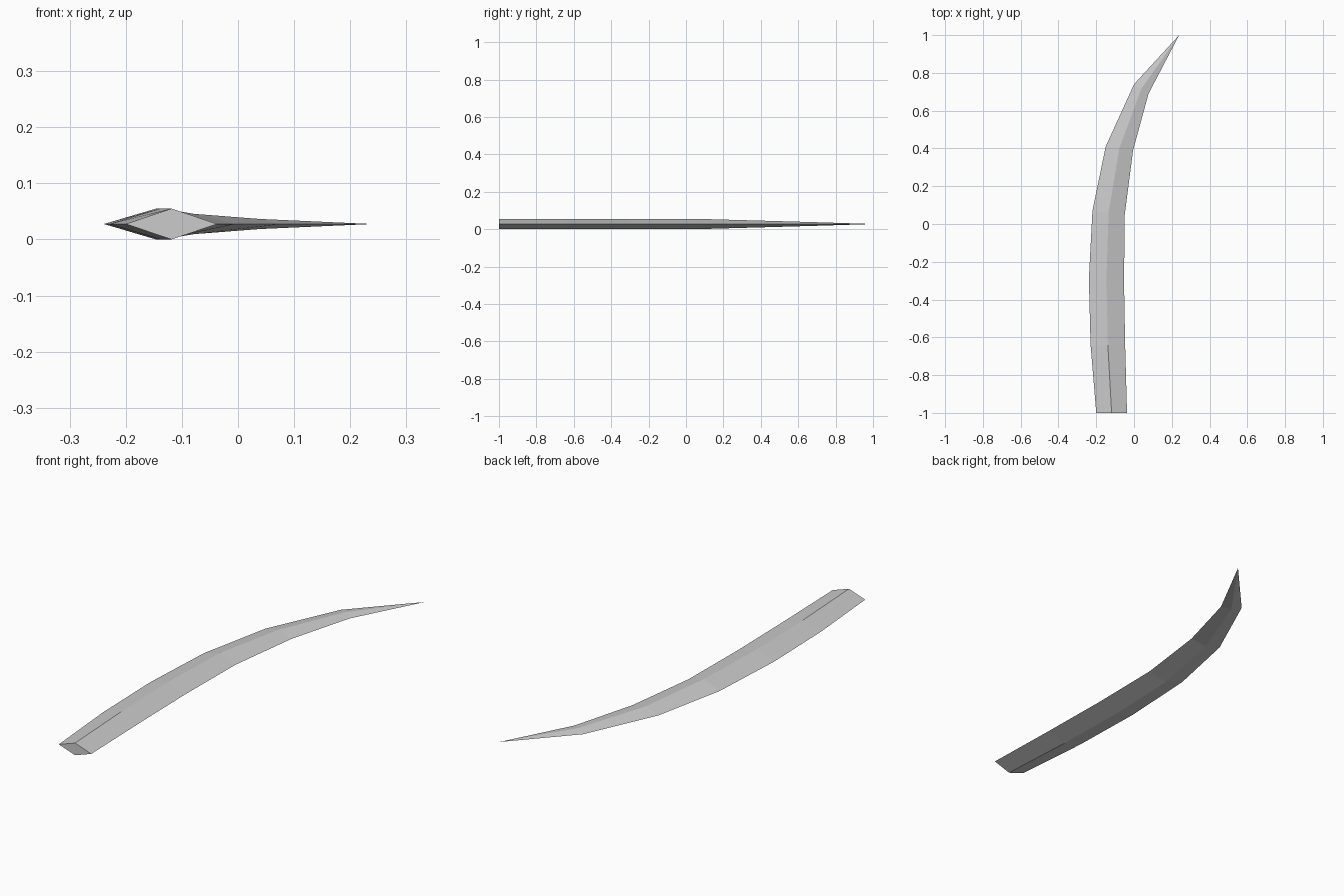
import bpy
import bmesh

cube = bpy.data.objects.get("Cube")
if cube:
    bpy.data.objects.remove(cube, do_unlink=True)

# Plain steel
steel = bpy.data.materials.new("light_grey_steel")
steel.use_nodes = True
colour = (0.6, 0.6, 0.6, 1)
steel.diffuse_color = colour
steel.node_tree.nodes["Principled BSDF"].inputs["Base Color"].default_value = colour

# Stations along the blade: outer edge (x, y), inner edge (x, y), half thickness
MID = 0.0275
STATIONS = [
    ((-0.2, -1), (-0.037, -1), MID),
    ((-0.23, -0.64), (-0.047, -0.64), MID),
    ((-0.239, -0.29), (-0.053, -0.3), MID),
    ((-0.22, 0.07), (-0.049, 0.05), MID),
    ((-0.15, 0.41), (-0.005, 0.39), 0.018),
    ((0, 0.74), (0.077, 0.69), 0.009),
]
TIP = (0.239, 1, MID)

# Curved blade with diamond cross-section, tapering to a point
bm = bmesh.new()
rings = []
for (ox, oy), (ix, iy), half in STATIONS:
    cx, cy = (ox + ix) / 2, (oy + iy) / 2
    points = [(ox, oy, MID), (cx, cy, MID - half),
              (ix, iy, MID), (cx, cy, MID + half)]
    rings.append([bm.verts.new(p) for p in points])
tip = bm.verts.new(TIP)

bm.faces.new(rings[0])
for a, b in zip(rings, rings[1:]):
    for k in range(4):
        n = (k + 1) % 4
        bm.faces.new((a[k], a[n], b[n], b[k]))
for k in range(4):
    bm.faces.new((rings[-1][k], rings[-1][(k + 1) % 4], tip))
bmesh.ops.recalc_face_normals(bm, faces=bm.faces)

mesh = bpy.data.meshes.new("curved_blade")
bm.to_mesh(mesh)
bm.free()
mesh.materials.append(steel)
blade = bpy.data.objects.new("curved_blade", mesh)
bpy.context.collection.objects.link(blade)
